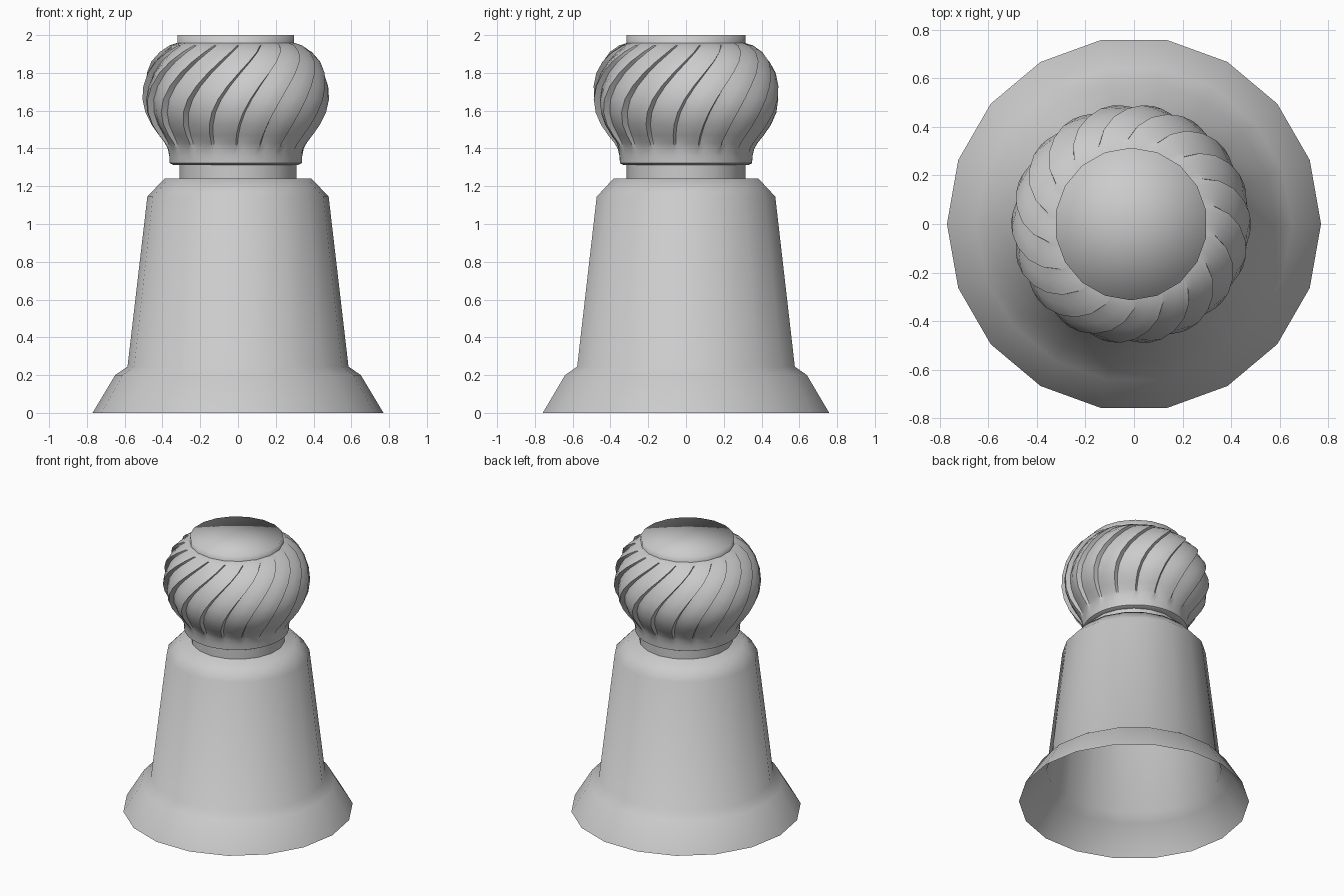
import bpy
import bmesh
from math import cos, sin, radians

cube = bpy.data.objects.get("Cube")
if cube:
    bpy.data.objects.remove(cube, do_unlink=True)

SIDES = 18
KNOB_X = -0.012

grey = bpy.data.materials.new("plain_grey")
grey.use_nodes = True
GREY = (0.6, 0.6, 0.6, 1)
grey.diffuse_color = GREY
grey.node_tree.nodes["Principled BSDF"].inputs["Base Color"].default_value = GREY


def skin(name, rings, cap_bottom, cap_top, crease=None):
    """Join equal rings of points into a surface, with optional fan caps."""
    bm = bmesh.new()
    loops = [[bm.verts.new(p) for p in ring] for ring in rings]
    n = len(loops[0])
    for low, high in zip(loops, loops[1:]):
        for i in range(n):
            j = (i + 1) % n
            bm.faces.new((low[i], low[j], high[j], high[i]))
    for wanted, loop, flip in ((cap_bottom, loops[0], True), (cap_top, loops[-1], False)):
        if wanted:
            face = bm.faces.new(loop[::-1] if flip else loop)
            bmesh.ops.poke(bm, faces=[face])
    mesh = bpy.data.meshes.new(name)
    bm.to_mesh(mesh)
    bm.free()
    mesh.materials.append(grey)
    obj = bpy.data.objects.new(name, mesh)
    bpy.context.collection.objects.link(obj)
    bpy.ops.object.select_all(action='DESELECT')
    obj.select_set(True)
    bpy.context.view_layer.objects.active = obj
    if crease:
        bpy.ops.object.shade_smooth_by_angle(angle=radians(crease))
    else:
        bpy.ops.object.shade_smooth()
    return obj


def lathe(name, profile, phase=0, x=0, **caps):
    """Turn a (radius, height) profile around the vertical axis."""
    angles = [radians(phase + i * 360 / SIDES) for i in range(SIDES)]
    rings = [[(x + r * cos(a), r * sin(a), z) for a in angles] for r, z in profile]
    return skin(name, rings, **caps)


# Hollow flared body, open underneath
lathe("bell_body", [(0.77, 0), (0.65, 0.2), (0.585, 0.245), (0.48, 1.145), (0.39, 1.24)],
      cap_bottom=False, cap_top=True)

# Neck and top disc
lathe("neck", [(0.314, 1.23), (0.314, 1.35)], phase=10, cap_bottom=False, cap_top=False)
lathe("top_disc", [(0.314, 1.94), (0.314, 2.0)], phase=10, x=KNOB_X,
      cap_bottom=False, cap_top=True)

# Knob: bulb of overlapping spiral blades, as (radius, height, blade depth)
KNOB = [(0.33, 1.312, 0), (0.35, 1.322, 0), (0.352, 1.36, 0), (0.362, 1.40, 0.004),
        (0.38, 1.43, 0.015), (0.412, 1.47, 0.024), (0.45, 1.525, 0.028),
        (0.48, 1.59, 0.03), (0.494, 1.66, 0.03), (0.491, 1.73, 0.03),
        (0.475, 1.80, 0.03), (0.447, 1.86, 0.028), (0.405, 1.91, 0.022),
        (0.355, 1.945, 0.01), (0.29, 1.966, 0)]
# Across each blade: (fraction of its width, share of the blade depth cut away)
BLADE = [(0.0, 0.0), (0.08, 1.0), (0.3, 0.75), (0.55, 0.4), (0.8, 0.12)]

rings = []
for radius, z, depth in KNOB:
    climb = min(max((z - 1.41) / 0.54, 0), 1.05)
    twist = -90 + 42 * climb ** 2
    ring = []
    for lobe in range(SIDES):
        for across, cut in BLADE:
            a = radians(twist + (lobe + across) * 360 / SIDES)
            r = radius - depth * cut
            ring.append((KNOB_X + r * cos(a), r * sin(a), z))
    rings.append(ring)
skin("spiral_knob", rings, cap_bottom=True, cap_top=True, crease=40)
